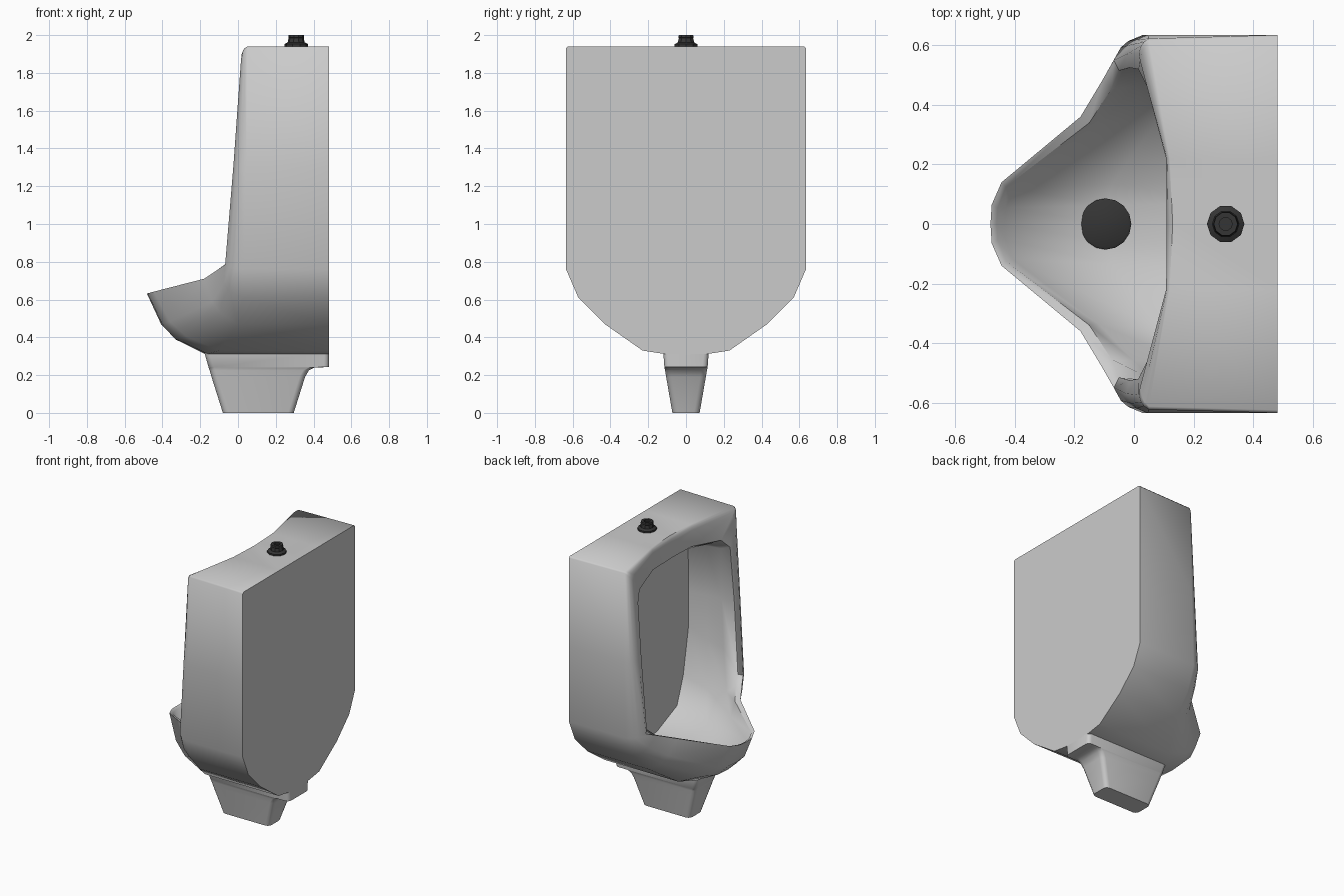
import bpy, bmesh, math
from mathutils import Vector as V

if "Cube" in bpy.data.objects:
    bpy.data.objects.remove(bpy.data.objects["Cube"])


def make(name, rings, mat=None, angle=40):
    """Skin a list of closed rings and cap both ends."""
    bm = bmesh.new()
    vs = [[bm.verts.new(p) for p in r] for r in rings]
    n = len(rings[0])
    for a, b in zip(vs, vs[1:]):
        for i in range(n):
            j = (i + 1) % n
            bm.faces.new((a[i], a[j], b[j], b[i]))
    bm.faces.new(vs[0])
    bm.faces.new(vs[-1])
    bmesh.ops.recalc_face_normals(bm, faces=bm.faces)
    me = bpy.data.meshes.new(name)
    bm.to_mesh(me)
    bm.free()
    ob = bpy.data.objects.new(name, me)
    bpy.context.collection.objects.link(ob)
    if mat:
        me.materials.append(mat)
    bpy.ops.object.select_all(action='DESELECT')
    ob.select_set(True)
    bpy.context.view_layer.objects.active = ob
    bpy.ops.object.shade_smooth_by_angle(angle=math.radians(angle))
    return ob


def mirror(half):
    """Half ring (top centre to bottom centre) to full ring."""
    return [V(p) for p in half] + [V((p[0], -p[1], p[2])) for p in half[-2:0:-1]]


# Bowl body: rings run from the flat back, round the rim and into the basin
outline = [(0, 1.94), (.22, 1.94), (.625, 1.94), (.635, 1.93), (.635, 1.3),
           (.635, .76), (.57, .61), (.43, .47), (.23, .33), (.115, .312), (0, .31)]
shell_x = [.13, .12, .05, .05, .045, .03, .02, 0, -.1, -.16, -.17]
rim = [(.11, 0, 1.9), (.108, .22, 1.9), (.02, .55, 1.9), (.016, .575, 1.87),
       (-.025, .57, 1.3), (-.068, .55, .785), (-.105, .485, .76),
       (-.18, .36, .71), (-.445, .14, .642), (-.478, .065, .633), (-.482, 0, .631)]
mouth = [(.11, 0, 1.79), (.108, .22, 1.785), (.045, .46, 1.755), (.015, .52, 1.69),
         (-.015, .525, 1.3), (-.05, .515, .8), (-.075, .455, .745),
         (-.15, .34, .7), (-.43, .125, .632), (-.458, .055, .624), (-.462, 0, .622)]
basin = [(.16, 0, 1.76), (.15, .22, 1.755), (.1, .47, 1.72), (.09, .525, 1.66),
         (.09, .53, 1.3), (.07, .525, .95), (.0, .46, .68),
         (-.12, .335, .585), (-.405, .12, .56), (-.43, .055, .555), (-.435, 0, .555)]
wall = [(0, 1.75), (.22, 1.745), (.45, 1.7), (.495, 1.65), (.5, 1.3),
        (.5, 1.05), (.44, .72), (.37, .53), (.15, .435), (.07, .42), (0, .42)]

back = mirror([(.482, y, z) for y, z in outline])
shell = mirror([(x, y - (.012 if z > 1.9 and y > .6 else 0), z)
                for x, (y, z) in zip(shell_x, outline)])
rim_ring = mirror(rim)
rounding = []
for t in (.33, .67):
    ring = []
    for a, c in zip(shell, rim_ring):
        p = a.lerp(c, t)
        ring.append(p.lerp(V((c.x, a.y, a.z)), 1.2 * t * (1 - t)))
    rounding.append(ring)
# Lowest ring of the basin, sagging towards the drain
sag = [0, 0, 0, 0, 0, .01, .03, .045, .065, .065, .065]
floor = mirror([V(b).lerp(V((.33, *w)), .45) - V((0, 0, s))
                for b, w, s in zip(basin, wall, sag)])
make("urinal_body", [back, shell] + rounding + [rim_ring, mirror(mouth), mirror(basin), floor,
     mirror([(.33, y, z) for y, z in wall])], angle=50)


# Tapered trap housing below the bowl, with a ledge at the back
def rounded_rect(z, x0, x1, w, r=.03):
    pts = []
    for k, (cx, cy) in enumerate([(x1, w), (x0, w), (x0, -w), (x1, -w)]):
        sx, sy = (1 if cx == x1 else -1), (1 if cy > 0 else -1)
        for s in range(4):
            a = math.radians(90 * k + 30 * s)
            pts.append(V((cx - sx * r + r * math.cos(a), cy - sy * r + r * math.sin(a), z)))
    return pts


make("trap_housing", [rounded_rect(0, -.08, .295, .072), rounded_rect(.19, -.14, .355, .105),
                      rounded_rect(.225, -.15, .375, .111), rounded_rect(.241, -.156, .405, .114),
                      rounded_rect(.242, -.156, .482, .1145, .028),
                      rounded_rect(.32, -.178, .482, .12, .025)])

# Dark fittings
dark = bpy.data.materials.new("dark_rubber")
dark.diffuse_color = (.035, .035, .035, 1)
dark.use_nodes = True
dark.node_tree.nodes["Principled BSDF"].inputs["Base Color"].default_value = dark.diffuse_color


def lathe(name, cx, profile, n):
    rings = [[V((cx + r * math.cos(2 * math.pi * i / n), r * math.sin(2 * math.pi * i / n), z))
              for i in range(n)] for r, z in profile]
    return make(name, rings, dark, 35)


# Water inlet on top and drain strainer in the basin
lathe("water_inlet", .308, [(.063, 1.93), (.063, 1.952), (.045, 1.962), (.04, 1.985),
                            (.042, 1.987), (.04, 2.0), (.022, 2.0), (.022, 1.985)], 10)
lathe("drain", -.095, [(.086, .41), (.086, .458), (.078, .463)], 16)
